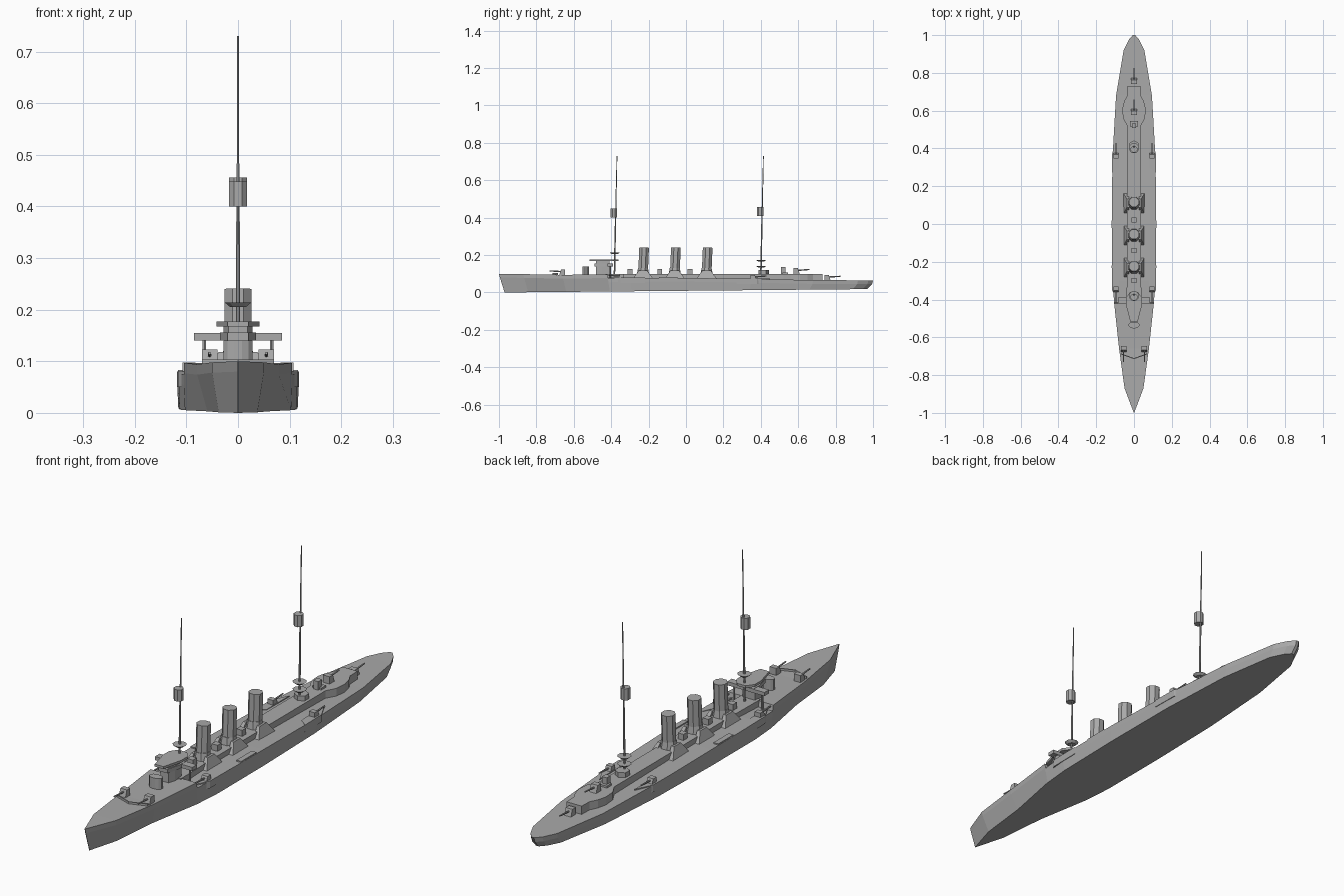
import bpy, bmesh, math
from mathutils import Vector

if "Cube" in bpy.data.objects:
    bpy.data.objects.remove(bpy.data.objects["Cube"])

grey = bpy.data.materials.new("warship grey")
grey.use_nodes = True
tone = (0.4, 0.4, 0.4, 1)
grey.diffuse_color = tone
grey.node_tree.nodes["Principled BSDF"].inputs["Base Color"].default_value = tone


def finish(name, bm):
    bmesh.ops.recalc_face_normals(bm, faces=bm.faces)
    mesh = bpy.data.meshes.new(name)
    bm.to_mesh(mesh)
    bm.free()
    mesh.materials.append(grey)
    obj = bpy.data.objects.new(name, mesh)
    bpy.context.collection.objects.link(obj)
    return obj


def loft(name, rings):
    """Skin closed rings of equal length and cap both ends."""
    bm = bmesh.new()
    rows = [[bm.verts.new(p) for p in ring] for ring in rings]
    n = len(rows[0])
    for a, b in zip(rows, rows[1:]):
        for i in range(n):
            j = (i + 1) % n
            bm.faces.new((a[i], a[j], b[j], b[i]))
    bm.faces.new(rows[0])
    bm.faces.new(rows[-1])
    return finish(name, bm)


def prism(name, outline, z0, z1):
    return loft(name, [[(x, y, z) for x, y in outline] for z in (z0, z1)])


def mirrored(half):
    return half + [(-x, y) for x, y in reversed(half)]


def box(name, x, y, z0, z1, w, d):
    return prism(name, [(x - w/2, y - d/2), (x + w/2, y - d/2),
                        (x + w/2, y + d/2), (x - w/2, y + d/2)], z0, z1)


def tube(name, start, end, r0, r1=None, sides=8, stretch=1):
    """Straight tapered tube; stretch widens it across x."""
    start, end = Vector(start), Vector(end)
    turn = (end - start).to_track_quat('Z', 'Y')
    rings = []
    for centre, r in ((start, r0), (end, r0 if r1 is None else r1)):
        ring = []
        for i in range(sides):
            a = math.tau * (i + 0.5) / sides
            p = turn @ Vector((r * math.cos(a), r * math.sin(a), 0))
            p.x *= stretch
            ring.append(centre + p)
        rings.append(ring)
    return loft(name, rings)


def gun(name, x, y, z, aim, w=0.03, h=0.03):
    """Shielded gun with a sloped face; aim is -1 forward, 1 aft."""
    front, back = y + aim * 0.018, y - aim * 0.014
    loft(name + "_shield", [[(x + s * w/2, front, z), (x + s * w/2, back, z),
                             (x + s * w/2, back, z + h),
                             (x + s * w/2, front - aim * 0.01, z + h)]
                            for s in (-1, 1)])
    tube(name + "_barrel", (x, y, z + h * 0.6),
         (x, y + aim * 0.07, z + h * 0.75), 0.004, 0.003, 6)


# Hull: y, half beam, deck height, with the deck step behind the forecastle
stations = [(-1, 0.001, 0.10), (-0.87, 0.05, 0.098), (-0.66, 0.079, 0.094),
            (-0.42, 0.105, 0.097), (-0.415, 0.105, 0.074), (-0.3, 0.115, 0.078),
            (0, 0.118, 0.078), (0.35, 0.114, 0.072), (0.68, 0.095, 0.066),
            (0.92, 0.055, 0.065), (0.975, 0.028, 0.065), (1, 0.006, 0.065)]
hull = []
for y, half, deck in stations:
    bottom = 0.009 * (y + 1)
    low = half * (0.75 if y < -0.6 else 0.98)
    yb = y * 0.97
    hull.append([(-half, y, deck), (half, y, deck), (half, y * 0.995, deck - 0.02),
                 (low, yb, bottom), (-low, yb, bottom),
                 (-half, y * 0.995, deck - 0.02)])
loft("hull", hull)

# Raised centre deck with the bulge for the aft guns
prism("centre_deck", mirrored([(0.04, -0.43), (0.036, -0.2), (0.036, 0.52),
      (0.058, 0.56), (0.062, 0.61), (0.052, 0.65), (0.036, 0.68),
      (0.034, 0.73)]), 0.05, 0.1)

# Breakwater ahead of the forward guns
for s in (-1, 1):
    prism("breakwater", [(0, -0.715), (s * 0.07, -0.69), (s * 0.07, -0.685),
                         (0, -0.71)], 0.09, 0.103)

# Conning tower and bridge
tube("conning_tower", (0, -0.535, 0.09), (0, -0.535, 0.14), 0.018, sides=12, stretch=1.6)
prism("bridge_tower", mirrored([(0.018, -0.48), (0.028, -0.45), (0.028, -0.41)]), 0.09, 0.17)
box("bridge_wings", 0, -0.405, 0.14, 0.155, 0.17, 0.03)
prism("lower_bridge", mirrored([(0.02, -0.49), (0.035, -0.43), (0.035, -0.39)]), 0.14, 0.156)
prism("upper_bridge", mirrored([(0.02, -0.515), (0.042, -0.43), (0.042, -0.39),
                                (0.02, -0.36)]), 0.167, 0.177)
for s in (-1, 1):
    tube("bridge_post", (s * 0.065, -0.405, 0.07), (s * 0.065, -0.405, 0.145), 0.004, sides=6)

# Funnels with collars and sloping casings at both sides
for y in (-0.23, -0.06, 0.11):
    tube("funnel", (0, y, 0.095), (0, y + 0.006, 0.24), 0.028)
    tube("funnel_collar", (0, y, 0.095), (0, y, 0.13), 0.036, 0.029)
    for s in (-1, 1):
        loft("funnel_casing", [
            [(s * 0.03, y - 0.055, 0.072), (s * 0.056, y - 0.055, 0.072),
             (s * 0.056, y + 0.055, 0.072), (s * 0.03, y + 0.055, 0.072)],
            [(s * 0.025, y - 0.022, 0.118), (s * 0.038, y - 0.022, 0.118),
             (s * 0.038, y + 0.022, 0.118), (s * 0.025, y + 0.022, 0.118)]])

# Deck lockers between the funnels, skylight and mast house
for y in (-0.3, -0.14, 0.022):
    box("deck_locker", 0, y, 0.095, 0.125, 0.026, 0.026)
box("skylight", 0, 0.53, 0.095, 0.108, 0.04, 0.03)
tube("mast_house", (0, 0.415, 0.095), (0, 0.415, 0.12), 0.028, sides=6)

# Masts with spotting tops and searchlight platforms
for name, y, lean, top_z, discs in (("foremast", -0.383, 0.014, 0.40, (0.21,)),
                                    ("mainmast", 0.4, 0.014, 0.408, (0.138, 0.17))):
    tube(name + "_lower", (0, y, 0.08), (0, y + lean * 0.5, 0.43), 0.0045, 0.0035)
    tube(name + "_upper", (0, y + lean * 0.5, 0.42), (0, y + lean, 0.73), 0.003, 0.002, 6)
    tube(name + "_spotting_top", (0, y - 0.004, top_z), (0, y - 0.004, top_z + 0.048), 0.019)
    for z in discs:
        tube(name + "_platform", (0, y + 0.002, z - 0.005), (0, y + 0.002, z + 0.004),
             0.016, 0.027, 10)

# Guns on the side decks, on sloped wedge sponsons
for s in (-1, 1):
    gun("forward_gun", s * 0.055, -0.66, 0.093, -1)
    gun("fore_side_gun", s * 0.095, -0.345, 0.072, -1, 0.026, 0.026)
    gun("aft_side_gun", s * 0.095, 0.36, 0.068, 1, 0.026, 0.026)
    prism("fore_sponson", [(s * 0.08, -0.42), (s * 0.116, -0.35),
                           (s * 0.118, -0.22), (s * 0.08, -0.3)], 0.05, 0.08)
    prism("aft_sponson", [(s * 0.08, 0.3), (s * 0.117, 0.27),
                          (s * 0.115, 0.38), (s * 0.08, 0.45)], 0.045, 0.075)
    box("side_hatch", s * 0.105, -0.095, 0.07, 0.083, 0.022, 0.1)

# Aft centreline guns
gun("upper_aft_gun", 0, 0.59, 0.1, 1)
gun("stern_gun", 0, 0.755, 0.064, 1)
box("aft_rangefinder", 0, 0.52, 0.1, 0.135, 0.022, 0.025)
